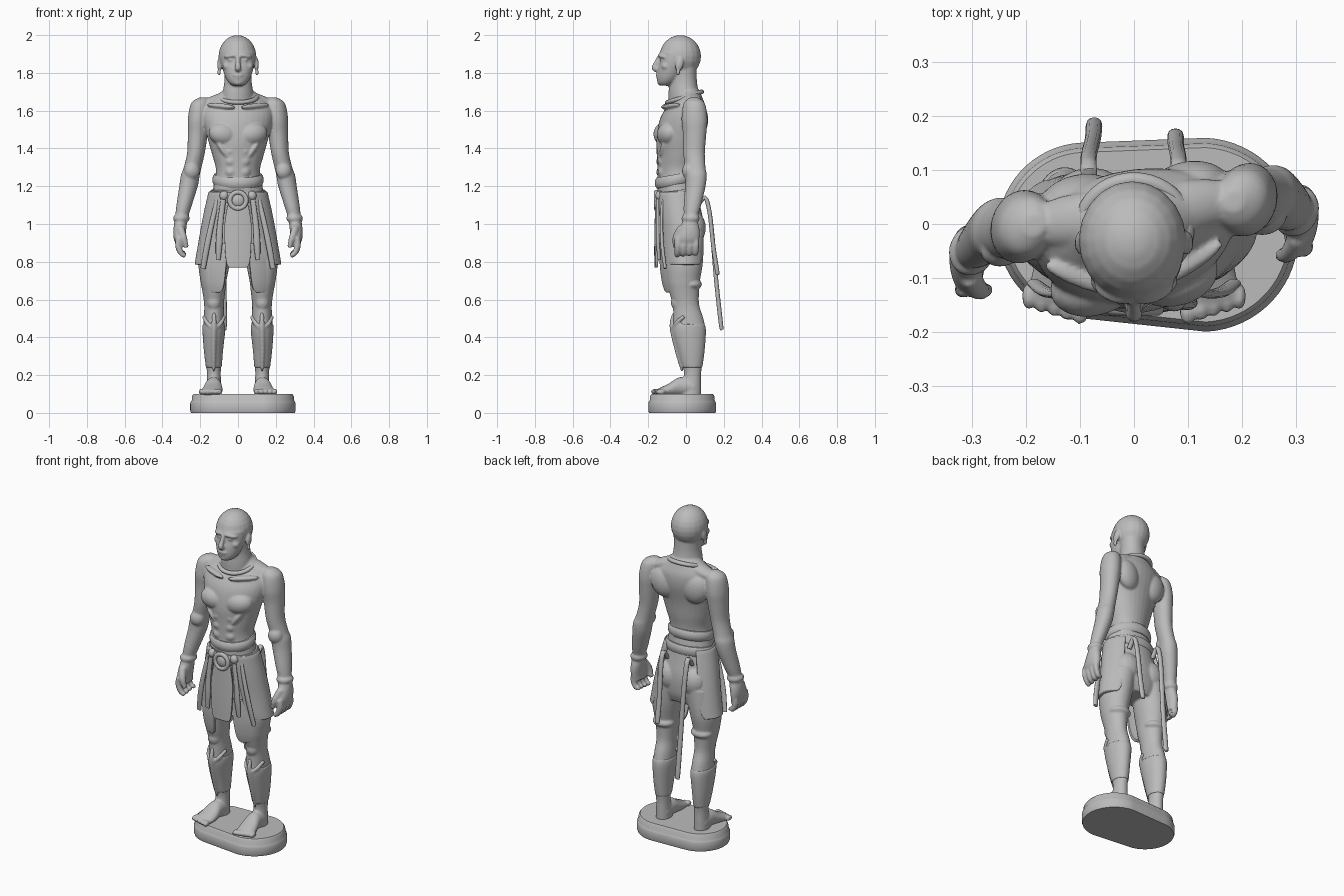
import bpy, bmesh, math
from mathutils import Vector, Matrix, Euler

stone = bpy.data.materials.new("stone grey")
stone.diffuse_color = (0.5, 0.5, 0.5, 1)


def smooth_path(pts, k=4):
    """Catmull-Rom through tuples of any length."""
    out = []
    for i in range(len(pts) - 1):
        a, b, c, d = (pts[max(0, min(len(pts) - 1, j))] for j in (i - 1, i, i + 1, i + 2))
        for t in (j / k for j in range(k)):
            out.append([0.5 * (2 * q + (r - p) * t + (2 * p - 5 * q + 4 * r - s) * t * t
                               + (3 * q - p - 3 * r + s) * t ** 3) for p, q, r, s in zip(a, b, c, d)])
    return out + [list(pts[-1])]


def skin(bm, rings, closed=False):
    vs = [[bm.verts.new(p) for p in ring] for ring in rings]
    n = len(vs[0])
    for i in range(len(vs) if closed else len(vs) - 1):
        a, b = vs[i], vs[(i + 1) % len(vs)]
        for j in range(n):
            bm.faces.new((a[j], a[(j + 1) % n], b[(j + 1) % n], b[j]))
    if not closed:
        bm.faces.new(vs[0])
        bm.faces.new(vs[-1])


def circle(n):
    return [(math.cos(2 * math.pi * i / n), math.sin(2 * math.pi * i / n)) for i in range(n)]


def loft(bm, secs, axis='z', side=1, n=32):
    """Sections are (x, y, z, radius x, second radius)."""
    rings = []
    for x, y, z, a, b in smooth_path(secs):
        rings.append([(side * (x + a * c), y + (b * s if axis == 'z' else 0),
                       z + (b * s if axis == 'y' else 0)) for c, s in circle(n)])
    skin(bm, rings)


def blob(bm, loc, size, rot=(0, 0, 0), side=1):
    m = (Matrix.Diagonal((side, 1, 1, 1)) @ Matrix.Translation(loc)
         @ Euler([math.radians(r) for r in rot]).to_matrix().to_4x4() @ Matrix.Diagonal((*size, 1)))
    bmesh.ops.create_uvsphere(bm, u_segments=20, v_segments=12, radius=1, matrix=m)


def tube(bm, pts, flat=1.0, side=1, n=12):
    """Points are (x, y, z, radius); flat scales the thickness."""
    path = smooth_path(pts)
    rings = []
    for i, p in enumerate(path):
        t = (Vector(path[min(i + 1, len(path) - 1)][:3]) - Vector(path[max(i - 1, 0)][:3])).normalized()
        u = t.cross(Vector((1, 0, 0))).normalized()
        w = u.cross(t)
        ring = [Vector(p[:3]) + p[3] * (w * c + u * s * flat) for c, s in circle(n)]
        rings.append([(side * q.x, q.y, q.z) for q in ring])
    skin(bm, rings)


def hoop(bm, loc, rx, ry, r, h, tilt=0, rot=0):
    m = Matrix.Translation(loc) @ Matrix.Rotation(math.radians(rot), 4, 'X')
    skin(bm, [[m @ Vector(((rx + r * c) * ca, (ry + r * c) * sa, h * s + tilt * sa))
               for c, s in circle(10)] for ca, sa in circle(40)], True)


def finish(name, bm, voxel=0, angle=50):
    bmesh.ops.recalc_face_normals(bm, faces=bm.faces)
    me = bpy.data.meshes.new(name)
    bm.to_mesh(me)
    bm.free()
    ob = bpy.data.objects.new(name, me)
    bpy.context.collection.objects.link(ob)
    me.materials.append(stone)
    bpy.context.view_layer.objects.active = ob
    ob.select_set(True)
    bpy.ops.object.shade_smooth_by_angle(angle=math.radians(angle))
    ob.select_set(False)
    if voxel:
        rm = ob.modifiers.new("fuse", 'REMESH')
        rm.mode, rm.voxel_size, rm.use_smooth_shade = 'VOXEL', voxel, True
        sm = ob.modifiers.new("soften", 'SMOOTH')
        sm.factor, sm.iterations = 0.5, 4
    return ob


# --- Body: torso, neck, pelvis
body = bmesh.new()
loft(body, [(0, -.05, 1.18, .13, .1), (0, -.05, 1.28, .116, .1), (0, -.045, 1.36, .135, .107),
            (0, -.04, 1.45, .16, .115), (0, -.02, 1.55, .185, .118), (0, 0, 1.62, .18, .1),
            (0, .01, 1.67, .13, .075), (0, .01, 1.71, .075, .06)])
loft(body, [(0, 0, 1.6, .09, .09), (0, -.012, 1.69, .082, .08), (0, -.015, 1.76, .072, .072),
            (0, -.015, 1.85, .075, .07)])
for s in (1, -1):
    blob(body, (.075, -.105, 1.475), (.082, .058, .062), (0, -12, 0), s)      # chest
    blob(body, (.1, .055, 1.55), (.075, .05, .09), (0, 15, 0), s)             # shoulder blade
    blob(body, (.1, .02, 1.655), (.12, .05, .035), (0, 20, 0), s)             # trapezius
    blob(body, (.09, -.09, 1.625), (.085, .02, .014), (0, -5, 25), s)         # collarbone
    blob(body, (.075, -.115, 1.385), (.018, .035, .07), (0, 35, 0), s)        # rib edge
    for k in range(3):
        blob(body, (.035, -.128, 1.385 - .055 * k), (.032, .025, .028), (0, 0, 0), s)  # abdomen
    # arm
    loft(body, [(.185, .02, 1.67, .02, .02), (.198, .02, 1.64, .05, .055), (.208, .02, 1.56, .057, .068),
                (.213, .02, 1.48, .053, .062), (.222, .016, 1.38, .047, .057), (.24, .02, 1.3, .047, .054),
                (.252, .022, 1.26, .05, .057), (.262, .018, 1.2, .049, .054), (.285, 0, 1.1, .041, .046),
                (.3, -.012, 1.03, .034, .038), (.308, -.02, .97, .034, .055), (.31, -.03, .92, .03, .064),
                (.302, -.032, .885, .022, .058)], side=s)
    blob(body, (.243, -.015, 1.28), (.042, .035, .045), side=s)               # elbow guard
    hoop(body, (s * .3, -.012, 1.03), .034, .038, .01, .016)                  # wrist cuff
    for k in range(4):                                                        # fingers
        y = -.082 + .032 * k
        tube(body, [(.312, y, .93, .017), (.316, y, .885, .017), (.3, y, .845, .015),
                    (.278, y, .83 + .006 * k, .012)], side=s)
    tube(body, [(.305, -.06, .98, .02), (.288, -.088, .93, .018), (.272, -.09, .875, .012)], side=s)
# turn of the upper body
for v in body.verts:
    v.co.y += .12 * v.co.x

# --- Head
blob(body, (-.003, -.03, 1.888), (.1, .11, .112))
loft(body, [(0, -.11, 1.732, .025, .025), (0, -.104, 1.745, .046, .045), (0, -.09, 1.775, .066, .064),
            (0, -.075, 1.82, .081, .075), (0, -.066, 1.865, .089, .074), (0, -.055, 1.91, .09, .085)])
tube(body, [(0, -.14, 1.885, .012), (0, -.158, 1.85, .013), (0, -.166, 1.826, .017), (0, -.15, 1.815, .013)])
blob(body, (0, -.148, 1.788), (.03, .013, .006))
blob(body, (0, -.144, 1.774), (.026, .013, .007))
blob(body, (0, -.136, 1.749), (.024, .017, .015))
for s in (1, -1):
    blob(body, (.038, -.128, 1.89), (.04, .018, .011), (0, 8, 22), s)         # brow
    blob(body, (.055, -.105, 1.835), (.026, .026, .022), side=s)              # cheek
    blob(body, (.036, -.13, 1.868), (.017, .01, .007), side=s)                # eye
    blob(body, (.098, -.035, 1.845), (.012, .022, .037), (-12, 0, 0), s)      # ear
    blob(body, (.1, -.042, 1.803), (.01, .012, .018), side=s)                 # ear lobe

# --- Pelvis, legs and feet
loft(body, [(0, -.05, 1.24, .125, .098), (0, -.035, 1.1, .145, .11), (0, -.015, 1.0, .165, .108),
            (0, -.01, .9, .175, .1), (0, -.01, .84, .16, .08)])
for s in (1, -1):
    blob(body, (.08, .035, .98), (.08, .07, .09), side=s)
    loft(body, [(.1, -.005, .95, .085, .1), (.125, -.01, .8, .084, .1), (.13, -.014, .7, .069, .088),
                (.128, -.01, .64, .06, .079), (.127, 0, .57, .052, .07), (.127, .012, .5, .054, .08),
                (.128, .018, .43, .055, .086), (.13, .028, .33, .046, .068), (.128, .035, .22, .037, .046),
                (.128, .03, .15, .039, .05), (.128, .025, .09, .042, .055)], side=s)
    blob(body, (.128, -.045, .585), (.038, .035, .045), side=s)               # kneecap
    blob(body, (.128, .03, .68), (.066, .055, .03), side=s)                   # trouser cuff
    loft(body, [(.128, .07, .125, .018, .02), (.128, .045, .135, .04, .04), (.13, -.03, .14, .044, .05),
                (.135, -.09, .122, .054, .034), (.143, -.14, .112, .056, .02), (.145, -.155, .11, .05, .012)],
         'y', s)
    for k in range(5):                                                        # toes
        blob(body, (.1 + .024 * k, -.162 + .007 * k, .112), (.016 - .001 * k, .025, .016), side=s)
finish("body", body, .006)

# --- Greaves with ridge and flared top
bm = bmesh.new()
for s in (1, -1):
    loft(bm, [(.128, .014, .47, .059, .086), (.128, .016, .43, .06, .09), (.13, .026, .33, .051, .073),
              (.128, .033, .24, .042, .054)], side=s)
    tube(bm, [(.127, -.06, .53, .01), (.127, -.074, .46, .014), (.129, -.048, .33, .012),
              (.128, -.02, .22, .007)], side=s)
    for q in (-1, 1):
        tube(bm, [(.127, -.072, .44, .01), (.127 + q * .035, -.052, .475, .012),
                  (.127 + q * .054, -.01, .51, .011)], side=s)
finish("greaves", bm, .006)

# --- Belts, buckle and collar
bm = bmesh.new()
hoop(bm, (0, -.05, 1.235), .121, .1, .015, .03, .018)
hoop(bm, (0, -.045, 1.15), .14, .106, .013, .03, .012)
finish("belts", bm)
bm = bmesh.new()
hoop(bm, (0, -.158, 1.125), .043, .043, .013, .012, rot=90)
blob(bm, (0, -.152, 1.125), (.036, .018, .036))
for s in (1, -1):
    blob(bm, (.074, -.14, 1.15), (.024, .022, .026), side=s)
finish("buckle", bm)
bm = bmesh.new()
hoop(bm, (0, -.008, 1.672), .098, .09, .014, .012, .028)
finish("collar", bm)


def panel(name, rows, thick, side=1):
    """Rows are (z, start angle, end angle, radius x, radius y, centre y)."""
    bm = bmesh.new()
    n = 16
    grid = []
    for z, a0, a1, rx, ry, cy in smooth_path(rows):
        row = []
        for j in range(n + 1):
            a = math.radians(a0 + (a1 - a0) * j / n)
            row.append(bm.verts.new((side * rx * math.cos(a), cy + ry * math.sin(a), z)))
        grid.append(row)
    for a, b in zip(grid, grid[1:]):
        for j in range(n):
            bm.faces.new((a[j], a[j + 1], b[j + 1], b[j]))
    ob = finish(name, bm)
    sol = ob.modifiers.new("thickness", 'SOLIDIFY')
    sol.thickness, sol.offset = thick, 0
    bev = ob.modifiers.new("soft edge", 'BEVEL')
    bev.width, bev.segments, bev.limit_method = thick * .3, 2, 'ANGLE'


# --- Kilt panels
panel("front_flap", [(1.1, -112, -68, .145, .113, -.043), (1.0, -114, -66, .172, .118, -.04),
                     (.9, -112, -68, .185, .12, -.04), (.8, -108, -72, .2, .12, -.04),
                     (.77, -104, -76, .2, .12, -.04)], .016)
for s, tag in ((1, "right"), (-1, "left")):
    panel("side_panel_" + tag, [(1.17, -62, 50, .146, .11, -.045), (1.05, -60, 48, .173, .118, -.03),
                                (.93, -57, 46, .195, .12, -.015), (.82, -52, 44, .214, .12, -.008),
                                (.785, -40, 38, .22, .118, -.005)], .02, s)
    panel("thigh_guard_" + tag, [(.9, -74, -28, .18, .13, -.01), (.78, -72, -30, .2, .124, -.012),
                                 (.7, -69, -34, .196, .116, -.012), (.655, -65, -40, .19, .108, -.01),
                                 (.64, -59, -46, .188, .104, -.008)], .018, s)

# --- Hanging straps in front and behind
bm = bmesh.new()
for s in (1, -1):
    tube(bm, [(.078, -.15, 1.13, .014), (.094, -.15, 1.0, .016), (.1, -.148, .9, .018),
              (.105, -.142, .81, .012)], .6, s)
    tube(bm, [(.11, -.125, 1.13, .012), (.14, -.13, 1.0, .014), (.165, -.125, .88, .016),
              (.185, -.11, .765, .014)], .6, s)
finish("front_straps", bm)
bm = bmesh.new()
tube(bm, [(-.082, .06, 1.09, .014), (-.084, .1, 1.14, .015), (-.084, .125, 1.06, .015), (-.08, .143, .9, .015),
          (-.076, .16, .7, .015), (-.074, .185, .47, .015), (-.074, .19, .44, .009)], .75)
tube(bm, [(.085, .06, 1.09, .014), (.083, .1, 1.14, .015), (.082, .125, 1.06, .015), (.078, .145, .88, .015),
          (.077, .165, .75, .015), (.077, .168, .73, .009)], .75)
finish("back_straps", bm)

# --- Oval plinth with softened rim
bm = bmesh.new()
rings = []
for z, d in ((0, .004), (.012, 0), (.05, 0), (.06, .004), (.066, .008), (.09, .01), (.1, .018)):
    ring = []
    for i in range(64):
        a = 2 * math.pi * (i + .5) / 64
        cx, cy, r = (.125, -.02, .18) if math.cos(a) > 0 else (-.09, -.012, .163)
        ring.append((cx + (r - d) * math.cos(a), cy + (r - d) * math.sin(a), z))
    rings.append(ring)
skin(bm, rings)
finish("plinth", bm, angle=40)
